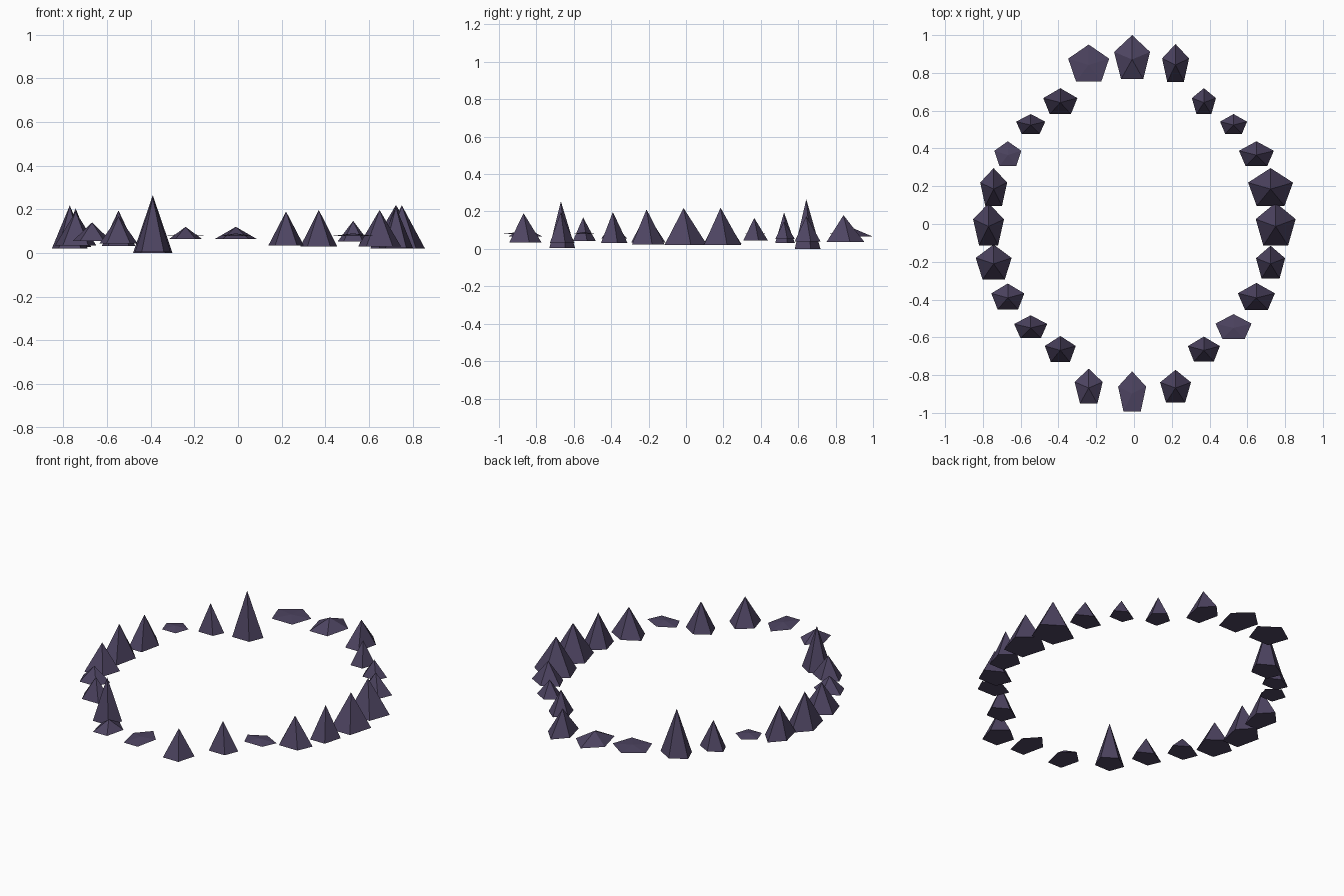
import bpy
import math

stone = bpy.data.materials.new("dark_purple_stone")
stone.diffuse_color = (0.075, 0.058, 0.12, 1)


def spike(name, x, y, rx, ry, top):
    # Five-sided pyramid, one base corner towards +y; taller ones sink lower
    base = max(0.0, 0.065 - (top - 0.12) * 0.45)
    verts = []
    for i in range(5):
        a = math.pi / 2 + i * math.tau / 5
        verts.append((x + rx * math.cos(a), y + ry * math.sin(a), base))
    verts.append((x, y, top))
    faces = [(i, (i + 1) % 5, 5) for i in range(5)] + [(4, 3, 2, 1, 0)]
    mesh = bpy.data.meshes.new(name)
    mesh.from_pydata(verts, [], faces)
    mesh.materials.append(stone)
    ob = bpy.data.objects.new(name, mesh)
    bpy.context.collection.objects.link(ob)


# Quarter of the oval path, from the side to the back, mirrored into a full ring
quarter = [(0.76, 0), (0.733, 0.198), (0.658, 0.378), (0.537, 0.537),
           (0.38, 0.656), (0.23, 0.855), (0, 0.884)]
half = quarter + [(-x, y) for x, y in quarter[-2::-1]]
ring = half + [(x, -y) for x, y in half[-2:0:-1]]

# Width radius, depth radius and tip height, anticlockwise from the right side
sizes = [
    (.111, .126, .218), (.125, .111, .22), (.097, .073, .165), (.075, .058, .147),
    (.067, .076, .175), (.075, .111, .18), (.100, .129, .12), (.114, .108, .088),
    (.095, .076, .265), (.081, .058, .195), (.075, .073, .09), (.075, .111, .205),
    (.086, .123, .218), (.100, .102, .19), (.092, .076, .14), (.092, .067, .168),
    (.086, .076, .254), (.078, .102, .12), (.078, .117, .09), (.086, .096, .19),
    (.089, .073, .197), (.100, .073, .09), (.103, .079, .197), (.081, .096, .211),
]
for n, ((x, y), (rx, ry, top)) in enumerate(zip(ring, sizes)):
    spike(f"spike_{n + 1}", x - 0.01, y - 0.013, rx, ry, top)
